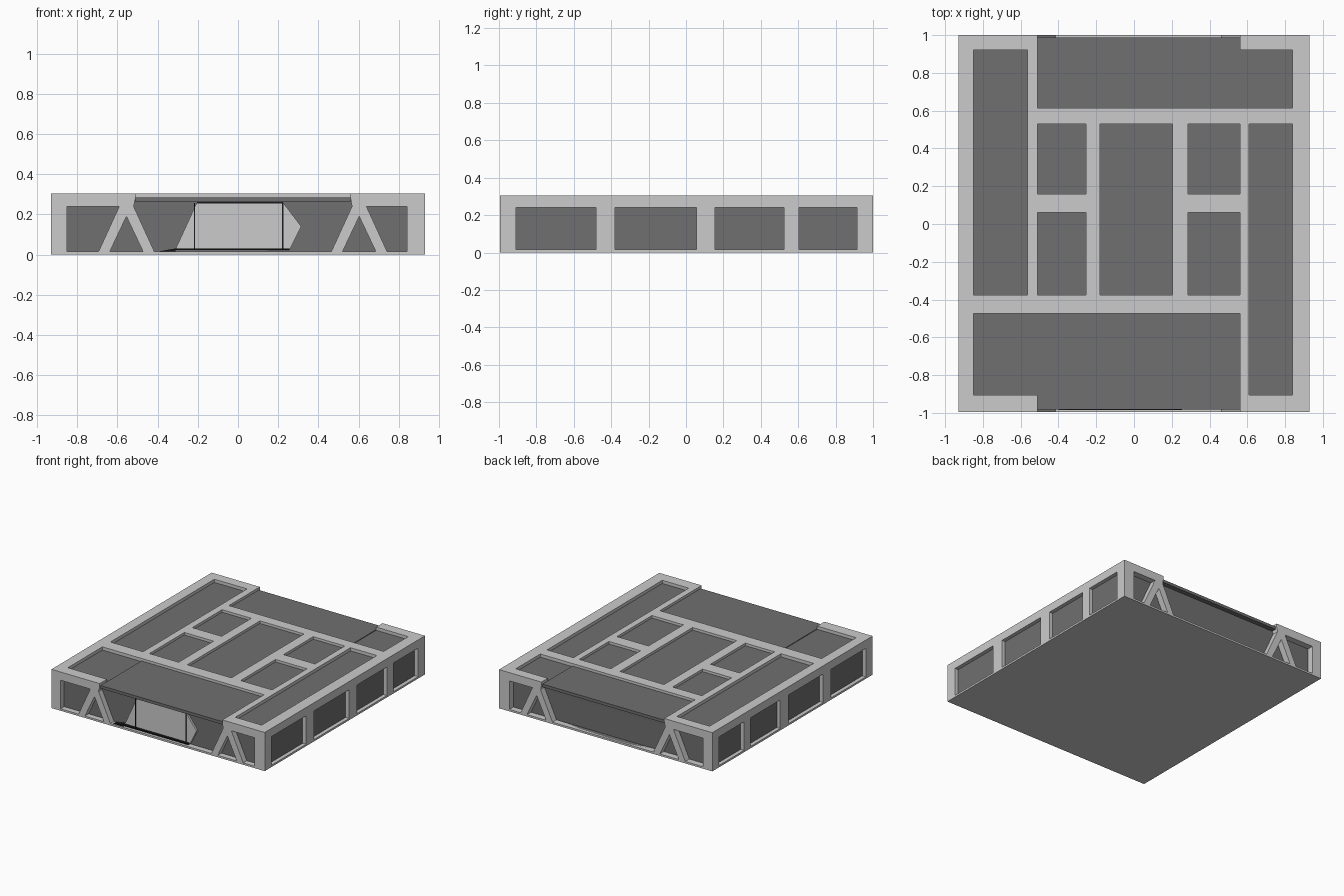
import bpy, bmesh
from mathutils import Vector

if "Cube" in bpy.data.objects:
    bpy.data.objects.remove(bpy.data.objects["Cube"])

X, YF, YB, TOP, FLOOR, DECK = 0.93, -0.995, 1.0, 0.305, 0.015, 0.28


def material(name, v):
    m = bpy.data.materials.new(name)
    m.diffuse_color = (v, v, v, 1)
    m.use_nodes = True
    m.node_tree.nodes["Principled BSDF"].inputs["Base Color"].default_value = m.diffuse_color
    return m


DARK = material("dark_panel", 0.16)
BLACK = material("black_trim", 0.01)

# maps (u, v, depth) to world for profiles drawn in each plane
PLANES = {"xy": lambda u, v, d: (u, v, d),
          "xz": lambda u, v, d: (u, d, v),
          "yz": lambda u, v, d: (d, u, v)}


def finish(bm, name, mat=None):
    bmesh.ops.recalc_face_normals(bm, faces=bm.faces)
    me = bpy.data.meshes.new(name)
    bm.to_mesh(me)
    bm.free()
    ob = bpy.data.objects.new(name, me)
    bpy.context.collection.objects.link(ob)
    if mat:
        me.materials.append(mat)
    return ob


def extrude(bm, plane, d0, d1):
    off = Vector(PLANES[plane](0, 0, d1 - d0))
    res = bmesh.ops.extrude_face_region(bm, geom=bm.faces[:], use_keep_orig=True)
    bmesh.ops.translate(bm, vec=off, verts=[g for g in res["geom"] if isinstance(g, bmesh.types.BMVert)])


def prism(name, plane, pts, d0, d1, mat=None):
    bm = bmesh.new()
    bm.faces.new([bm.verts.new(PLANES[plane](u, v, d0)) for u, v in pts])
    extrude(bm, plane, d0, d1)
    return finish(bm, name, mat)


def box(name, x0, x1, y0, y1, z0, z1, mat=None):
    return prism(name, "xy", [(x0, y0), (x1, y0), (x1, y1), (x0, y1)], z0, z1, mat)


def lattice(name, plane, outer, holes, d0, d1):
    """Plate with rectangular openings; rectangles are (u0, u1, v0, v1)."""
    rects = [outer] + holes
    us = sorted({c for r in rects for c in r[:2]})
    vs = sorted({c for r in rects for c in r[2:]})
    bm = bmesh.new()
    for u0, u1 in zip(us, us[1:]):
        for v0, v1 in zip(vs, vs[1:]):
            cu, cv = (u0 + u1) / 2, (v0 + v1) / 2
            if any(h[0] < cu < h[1] and h[2] < cv < h[3] for h in holes):
                continue
            bm.faces.new([bm.verts.new(PLANES[plane](u, v, d0))
                          for u, v in ((u0, v0), (u1, v0), (u1, v1), (u0, v1))])
    bmesh.ops.remove_doubles(bm, verts=bm.verts, dist=1e-5)
    extrude(bm, plane, d0, d1)
    bmesh.ops.recalc_face_normals(bm, faces=bm.faces)
    bmesh.ops.dissolve_limit(bm, angle_limit=0.01, verts=bm.verts, edges=bm.edges)
    return finish(bm, name)


# floor slab, dark body and overhanging roof panel
box("floor_slab", -X, X, YF, YB, 0, FLOOR)
box("body_core", -0.9, 0.9, -0.95, 0.95, FLOOR, DECK, DARK)
box("roof_panel", -0.51, 0.56, -0.983, 0.988, 0.262, 0.285, DARK)

# roof lattice
roof_holes = [
    (-0.85, -0.565, -0.375, 0.92),
    (-0.51, 0.84, 0.615, 0.92), (-0.51, 0.56, 0.92, YB),
    (-0.51, -0.255, 0.16, 0.53), (-0.51, -0.255, -0.375, 0.06),
    (0.285, 0.56, 0.16, 0.53), (0.285, 0.56, -0.375, 0.06),
    (-0.18, 0.205, -0.375, 0.53),
    (0.61, 0.84, -0.905, 0.53),
    (-0.85, 0.56, -0.905, -0.475), (-0.51, 0.56, YF, -0.905),
]
lattice("roof_frame", "xy", (-X, X, YF, YB), roof_holes, DECK, TOP)

# side window frames
windows = [(a, b, FLOOR, 0.24) for a, b in
           ((-0.91, -0.48), (-0.38, 0.055), (0.155, 0.525), (0.605, 0.915))]
for side, s in (("left", -1), ("right", 1)):
    lattice(side + "_window_frame", "yz", (-0.94, 0.945, FLOOR, DECK), windows, s * X, s * 0.895)

# end posts, headers and splayed columns, front and back
for end, d0, d1 in (("front", YF, -0.94), ("back", YB, 0.945)):
    for side, s, post, notch, c in (("left", -1, 0.85, 0.51, -0.555), ("right", 1, 0.84, 0.56, 0.603)):
        tag = end + "_" + side
        prism(tag + "_post_header", "xz",
              [(s * X, FLOOR), (s * post, FLOOR), (s * post, 0.24), (c - s * 0.036, 0.24),
               (s * notch, DECK), (s * X, DECK)], d0, d1)
        prism(tag + "_column", "xz",
              [(c - 0.139, FLOOR), (c - 0.083, FLOOR), (c, 0.19), (c + 0.083, FLOOR),
               (c + 0.139, FLOOR), (c + 0.036, 0.24), (c - 0.036, 0.24)], d0, d1)

# back wall that swells outward towards its foot
bm = bmesh.new()
foot = [bm.verts.new((x, y, FLOOR)) for x, y in
        ((-0.46, 0.945), (-0.2, 0.988), (0.25, 0.988), (0.5, 0.945))]
head = [bm.verts.new((x, 0.951, 0.262)) for x in (0.5, -0.46)]
bm.faces.new(foot + head)
bmesh.ops.triangulate(bm, faces=bm.faces[:])
extrude(bm, "xz", 0, -0.02)
finish(bm, "back_swelling_wall", DARK)

# front entrance: pale angular panel, dark door frame and sill
prism("entrance_panel", "xz",
      [(-0.31, 0.03), (0.255, 0.02), (0.315, 0.14), (0.225, 0.258), (-0.205, 0.258)], -0.966, -0.945)
box("entrance_sill", -0.31, 0.255, -0.985, -0.945, 0.022, 0.031, BLACK)
box("door_head", -0.205, 0.225, -0.969, -0.95, 0.254, 0.262, BLACK)
for side, x in (("left", -0.217), ("right", 0.223)):
    box(side + "_door_jamb", x - 0.003, x + 0.003, -0.969, -0.95, 0.031, 0.256, BLACK)
prism("sill_ramp", "xz", [(-0.4, FLOOR), (-0.31, FLOOR), (-0.31, 0.031)], -0.985, -0.945, BLACK)
